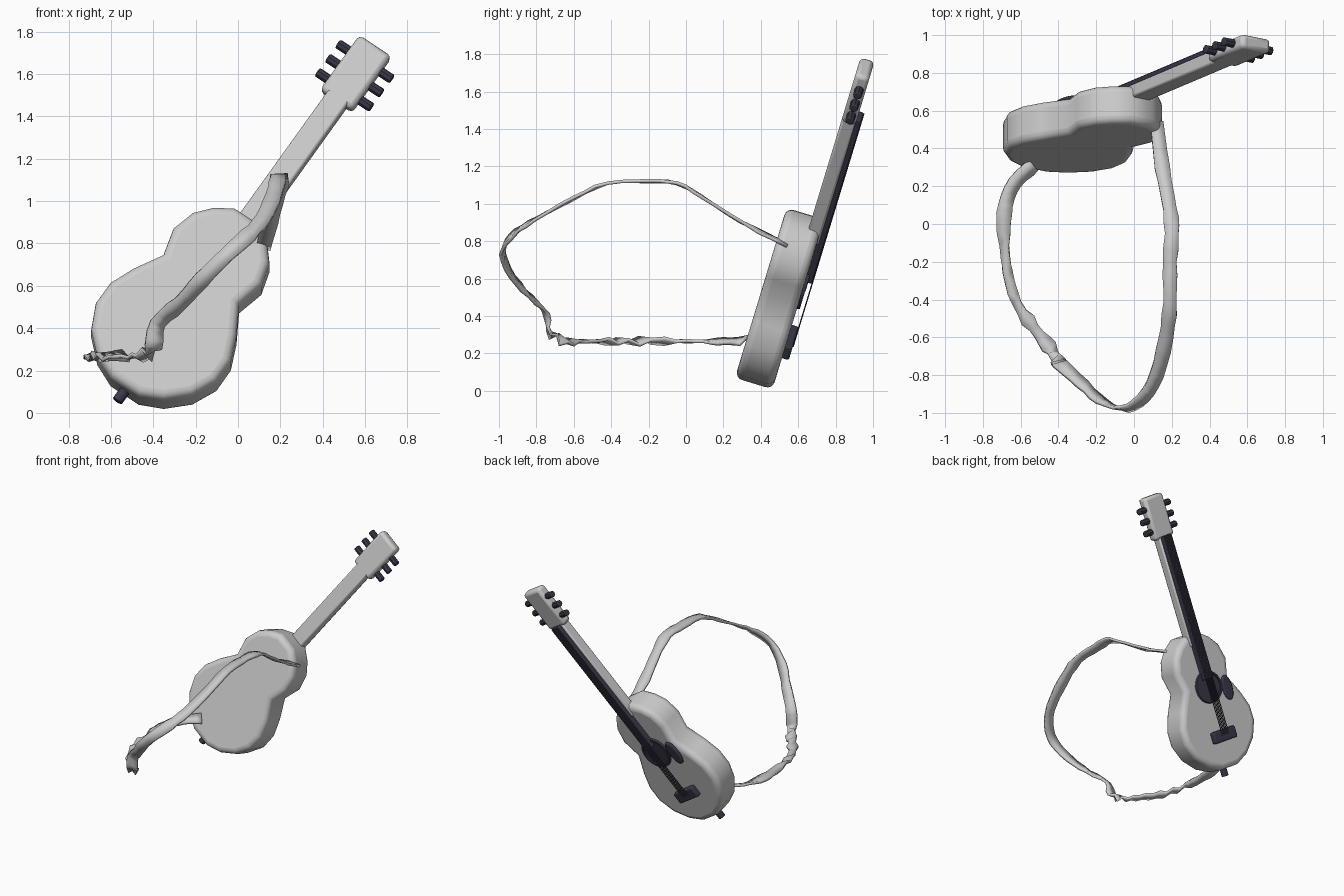
import bpy, bmesh, math, random
from mathutils import Matrix, Vector

cube = bpy.data.objects.get("Cube")
if cube:
    bpy.data.objects.remove(cube, do_unlink=True)
random.seed(4)


def material(name, rgb):
    m = bpy.data.materials.new(name)
    m.use_nodes = True
    m.diffuse_color = (*rgb, 1)
    m.node_tree.nodes["Principled BSDF"].inputs["Base Color"].default_value = (*rgb, 1)
    return m


GREY = material("pale grey", (0.6, 0.6, 0.6))
DARK = material("dark slate", (0.04, 0.04, 0.065))

# Instrument frame: x across, y along the neck, z out of the playing face
LEAN, TURN = math.radians(16.9), math.radians(34.5)
across = Vector((1, 0, 0))
rise = Vector((0, math.sin(LEAN), math.cos(LEAN)))
out = Vector((0, math.cos(LEAN), -math.sin(LEAN)))
along = across * math.sin(TURN) + rise * math.cos(TURN)
side = -across * math.cos(TURN) + rise * math.sin(TURN)
origin = Vector((0, 0.35, 0)) + across * 0.05 + rise * 0.96
FRAME = Matrix((side, along, out)).transposed().to_4x4()
FRAME.translation = origin


def finish(name, bm, mat, frame=FRAME, bevel=0, segments=2, angle=40):
    bmesh.ops.recalc_face_normals(bm, faces=bm.faces)
    me = bpy.data.meshes.new(name)
    bm.to_mesh(me)
    bm.free()
    ob = bpy.data.objects.new(name, me)
    bpy.context.collection.objects.link(ob)
    ob.matrix_world = frame
    me.materials.append(mat)
    if bevel:
        mod = ob.modifiers.new("Bevel", 'BEVEL')
        mod.width, mod.segments = bevel, segments
        mod.limit_method, mod.angle_limit = 'ANGLE', math.radians(50)
    bpy.ops.object.select_all(action='DESELECT')
    bpy.context.view_layer.objects.active = ob
    ob.select_set(True)
    bpy.ops.object.shade_smooth_by_angle(angle=math.radians(angle))
    return ob


def box(name, x, y, z, mat, bevel):
    """Box given by (low, high) pairs in the instrument frame."""
    bm = bmesh.new()
    bmesh.ops.create_cube(bm, size=1)
    for v in bm.verts:
        v.co = [lo + (c + 0.5) * (hi - lo) for c, (lo, hi) in zip(v.co, (x, y, z))]
    return finish(name, bm, mat, bevel=bevel)


def prism(name, outline, z, mat, bevel, segments=2):
    """Outline of (x, y) points extruded between two depths."""
    bm = bmesh.new()
    face = bm.faces.new([bm.verts.new((x, y, z[0])) for x, y in outline])
    ext = bmesh.ops.extrude_face_region(bm, geom=[face])["geom"]
    for v in ext:
        if isinstance(v, bmesh.types.BMVert):
            v.co.z = z[1]
    return finish(name, bm, mat, bevel=bevel, segments=segments, angle=60)


def ellipse(cx, cy, rx, ry, n=24):
    return [(cx + rx * math.cos(i * math.tau / n), cy + ry * math.sin(i * math.tau / n))
            for i in range(n)]


def rod(name, start, end, radius, mat, sides=12, bevel=0):
    a, b = Vector(start), Vector(end)
    bm = bmesh.new()
    turn = (b - a).to_track_quat('Z', 'Y').to_matrix().to_4x4()
    bmesh.ops.create_cone(bm, cap_ends=True, segments=sides, radius1=radius, radius2=radius,
                          depth=(b - a).length, matrix=Matrix.Translation((a + b) / 2) @ turn)
    return finish(name, bm, mat, bevel=bevel)


# Body: half profile (half width, distance along), mirrored
half = [(0.07, -0.015), (0.155, -0.07), (0.22, -0.145), (0.252, -0.26), (0.217, -0.395),
        (0.295, -0.53), (0.345, -0.65), (0.346, -0.77), (0.29, -0.89), (0.19, -0.985),
        (0.08, -1.035)]
prism("body", half + [(-x, y) for x, y in reversed(half)], (-0.105, 0.105), GREY, 0.04, 4)

# Neck, head and fingerboard
box("neck", (-0.057, 0.057), (-0.1, 0.78), (0.04, 0.115), GREY, 0.012)
box("head", (-0.092, 0.092), (0.73, 1.057), (0.04, 0.118), GREY, 0.022)
box("fingerboard", (-0.045, 0.045), (-0.36, 0.745), (0.1, 0.142), DARK, 0.006)

# Sound hole with rim, guard and bridge on the playing face
prism("sound_hole", ellipse(0, -0.42, 0.105, 0.105), (0.09, 0.112), DARK, 0)
rim = bmesh.new()
rings = [[rim.verts.new((x, y, z)) for x, y in ellipse(0, -0.42, r, r)]
         for r, z in ((0.125, 0.1), (0.12, 0.12), (0.105, 0.12), (0.1, 0.1))]
for lower, upper in zip(rings, rings[1:] + rings[:1]):
    for i in range(len(lower)):
        j = (i + 1) % len(lower)
        rim.faces.new((lower[i], lower[j], upper[j], upper[i]))
finish("sound_hole_rim", rim, DARK)
prism("guard", ellipse(0.165, -0.47, 0.047, 0.095), (0.095, 0.122), DARK, 0.012)
box("bridge", (-0.108, 0.108), (-0.835, -0.748), (0.095, 0.143), DARK, 0.01)

# Strings
for i in range(6):
    x = (i - 2.5) * 0.0125
    rod(f"string_{i + 1}", (x, -0.79, 0.144), (x, 0.745, 0.144), 0.0035, DARK, sides=6)

# Tuning pegs, three on each side of the head
for s, label in ((1, "right"), (-1, "left")):
    for i in range(3):
        y = 0.8 + i * 0.085
        rod(f"peg_{label}_{i + 1}", (s * 0.08, y, 0.083), (s * 0.155, y, 0.083), 0.024, DARK,
            sides=8, bevel=0.006)

# End pin
rod("end_pin", (0, -1.02, 0), (0, -1.095, 0), 0.026, DARK, bevel=0.005)

# Strap: ribbon swept along a loose loop, crumpled along its lower run
path = [Vector(p) for p in (
    (.12, .54, .78), (.15, .3, .9), (.19, .08, 1.04), (.2, -.05, 1.11), (.19, -.2, 1.12),
    (.19, -.42, 1.11), (.17, -.6, 1.03), (.12, -.8, .92), (.05, -.92, .84), (-.05, -.98, .75),
    (-.17, -.94, .63), (-.27, -.85, .52), (-.38, -.75, .42), (-.4, -.73, .31),
    (-.45, -.65, .265), (-.53, -.55, .265), (-.62, -.42, .265), (-.67, -.25, .265),
    (-.69, -.05, .265), (-.68, .1, .265), (-.63, .22, .265), (-.53, .31, .27))]


def spline(points, steps):
    pts = [points[0]] + points + [points[-1]]
    for p, q, r, s in zip(pts, pts[1:], pts[2:], pts[3:]):
        for k in range(steps):
            t = k / steps
            yield (q * 2 + (r - p) * t + (p * 2 - q * 5 + r * 4 - s) * t * t
                   + (q * 3 - p - r * 3 + s) * t ** 3) / 2
    yield points[-1]


line = list(spline(path, 3))
bm = bmesh.new()
previous = None
for i, p in enumerate(line):
    tangent = (line[min(i + 1, len(line) - 1)] - line[max(i - 1, 0)]).normalized()
    normal = Vector((0, 0.5 * (p.y + 0.3), p.z - 0.65))
    width = tangent.cross(normal).normalized()
    crumpled = p.z < 0.3 and p.y < -0.1
    twist = random.uniform(-0.7, 0.7) if crumpled else random.uniform(-0.12, 0.12)
    reach = random.uniform(0.025, 0.042) if crumpled else random.uniform(0.034, 0.042)
    width = Matrix.Rotation(twist, 3, tangent) @ width
    pair = [bm.verts.new(p + width * reach), bm.verts.new(p - width * reach)]
    if previous:
        bm.faces.new((previous[0], previous[1], pair[1], pair[0]))
    previous = pair
strap = finish("strap", bm, GREY, frame=Matrix.Identity(4), angle=45)
solid = strap.modifiers.new("Thickness", 'SOLIDIFY')
solid.thickness, solid.offset = 0.018, 0
